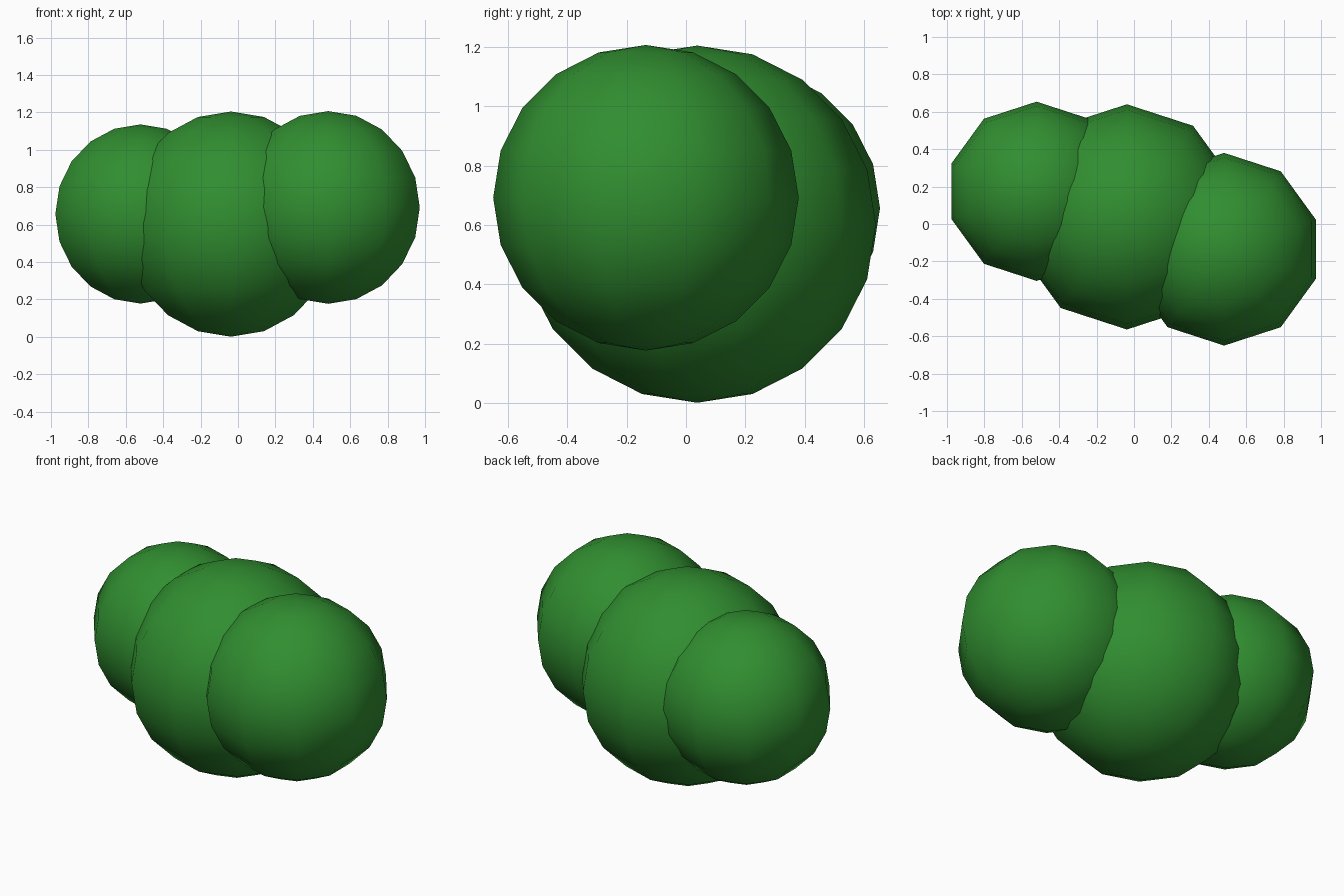
import bpy

if "Cube" in bpy.data.objects:
    bpy.data.objects.remove(bpy.data.objects["Cube"])

# leaf material
leaf = bpy.data.materials.new("leaf_green")
leaf.diffuse_color = (0.03, 0.27, 0.03, 1)
leaf.use_nodes = True
leaf.node_tree.nodes["Principled BSDF"].inputs["Base Color"].default_value = leaf.diffuse_color


def foliage(name, centre, radius):
    bpy.ops.mesh.primitive_uv_sphere_add(segments=10, ring_count=10, radius=radius, location=centre)
    ob = bpy.context.object
    ob.name = name
    # vertices lie on +x and -x, shading is smooth
    ob.rotation_euler = (0, 0, 0)
    bpy.ops.object.shade_smooth()
    ob.data.materials.append(leaf)
    return ob


# bush made of three overlapping clumps
foliage("middle_clump", (-0.038, 0.038, 0.603), 0.602)
foliage("left_clump", (-0.521, 0.175, 0.657), 0.479)
foliage("right_clump", (0.482, -0.135, 0.692), 0.515)
